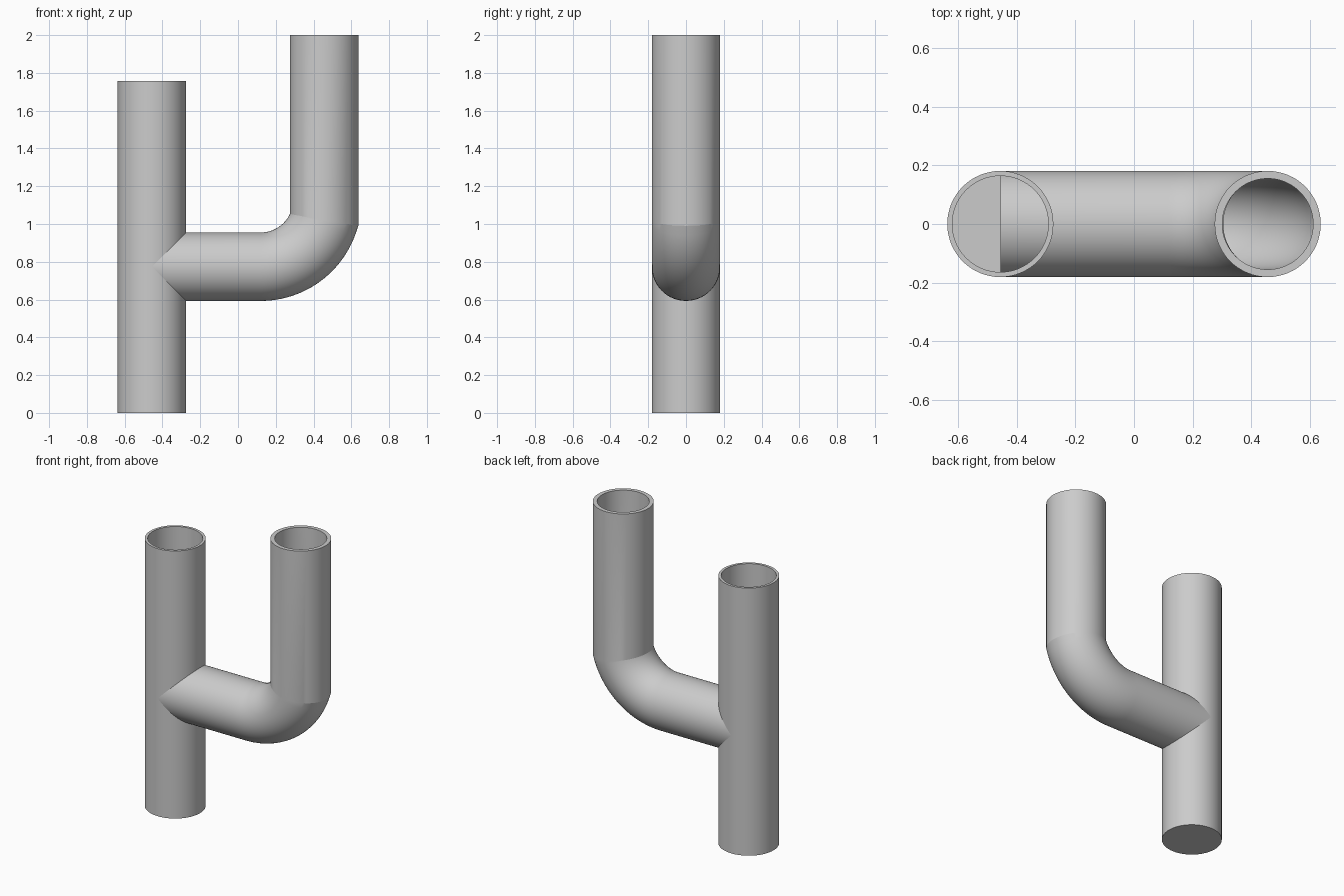
import bpy, bmesh, math
from mathutils import Vector

if "Cube" in bpy.data.objects:
    bpy.data.objects.remove(bpy.data.objects["Cube"])

SIDES = 64
AXIS_X = 0.456      # distance of both upright pipes from the centre
OUTER = 0.181

grey = bpy.data.materials.new("pipe grey")
grey.use_nodes = True
COLOUR = (0.6, 0.6, 0.6, 1)
grey.diffuse_color = COLOUR
grey.node_tree.nodes["Principled BSDF"].inputs["Base Color"].default_value = COLOUR


def sweep_rings(bm, path, radius):
    """Rings along a path in the xz plane, mitred at every corner."""
    rings = []
    for i, p in enumerate(path):
        before = (p - path[i - 1]).normalized() if i else None
        after = (path[i + 1] - p).normalized() if i < len(path) - 1 else None
        a, b = before or after, after or before
        tangent = (a + b).normalized()
        stretch = 1 / tangent.dot(a)
        across = Vector((tangent.z, 0, -tangent.x)) * radius * stretch
        ring = []
        for s in range(SIDES):
            t = 2 * math.pi * s / SIDES
            ring.append(bm.verts.new(p + across * math.cos(t) + Vector((0, radius * math.sin(t), 0))))
        rings.append(ring)
    return rings


def bridge(bm, first, second):
    for s in range(SIDES):
        n = (s + 1) % SIDES
        bm.faces.new((first[s], first[n], second[n], second[s]))


def hollow_pipe(name, path, bore, floor):
    """Pipe closed at the start of the path and open at its end."""
    bm = bmesh.new()
    outside = sweep_rings(bm, path, OUTER)
    inner_path = list(path)
    inner_path[0] = path[0] + (path[1] - path[0]).normalized() * floor
    inside = sweep_rings(bm, inner_path, bore)
    for rings in (outside, inside):
        for a, b in zip(rings, rings[1:]):
            bridge(bm, a, b)
        bm.faces.new(rings[0])
    bridge(bm, outside[-1], inside[-1])
    bmesh.ops.recalc_face_normals(bm, faces=bm.faces)
    mesh = bpy.data.meshes.new(name)
    bm.to_mesh(mesh)
    bm.free()
    mesh.materials.append(grey)
    obj = bpy.data.objects.new(name, mesh)
    bpy.context.collection.objects.link(obj)
    bpy.ops.object.select_all(action="DESELECT")
    obj.select_set(True)
    bpy.context.view_layer.objects.active = obj
    bpy.ops.object.shade_smooth_by_angle(angle=math.radians(12))


# Straight upright pipe
hollow_pipe("main_pipe", [Vector((-AXIS_X, 0, 0)), Vector((-AXIS_X, 0, 1.757))], 0.164, 0.017)

# Side branch: level run, swept bend, then a mitred upright
BEND_X, LEVEL = 0.12, 0.774
SWEEP = math.radians(72.6)
bend_radius = (AXIS_X - BEND_X) / math.sin(SWEEP)
STEPS = 24
branch = [Vector((-AXIS_X, 0, LEVEL))]
for i in range(STEPS + 1):
    t = SWEEP * i / STEPS
    branch.append(Vector((BEND_X + bend_radius * math.sin(t), 0,
                          LEVEL + bend_radius * (1 - math.cos(t)))))
branch.append(Vector((AXIS_X, 0, 2)))
hollow_pipe("branch_pipe", branch, 0.155, 0.026)
